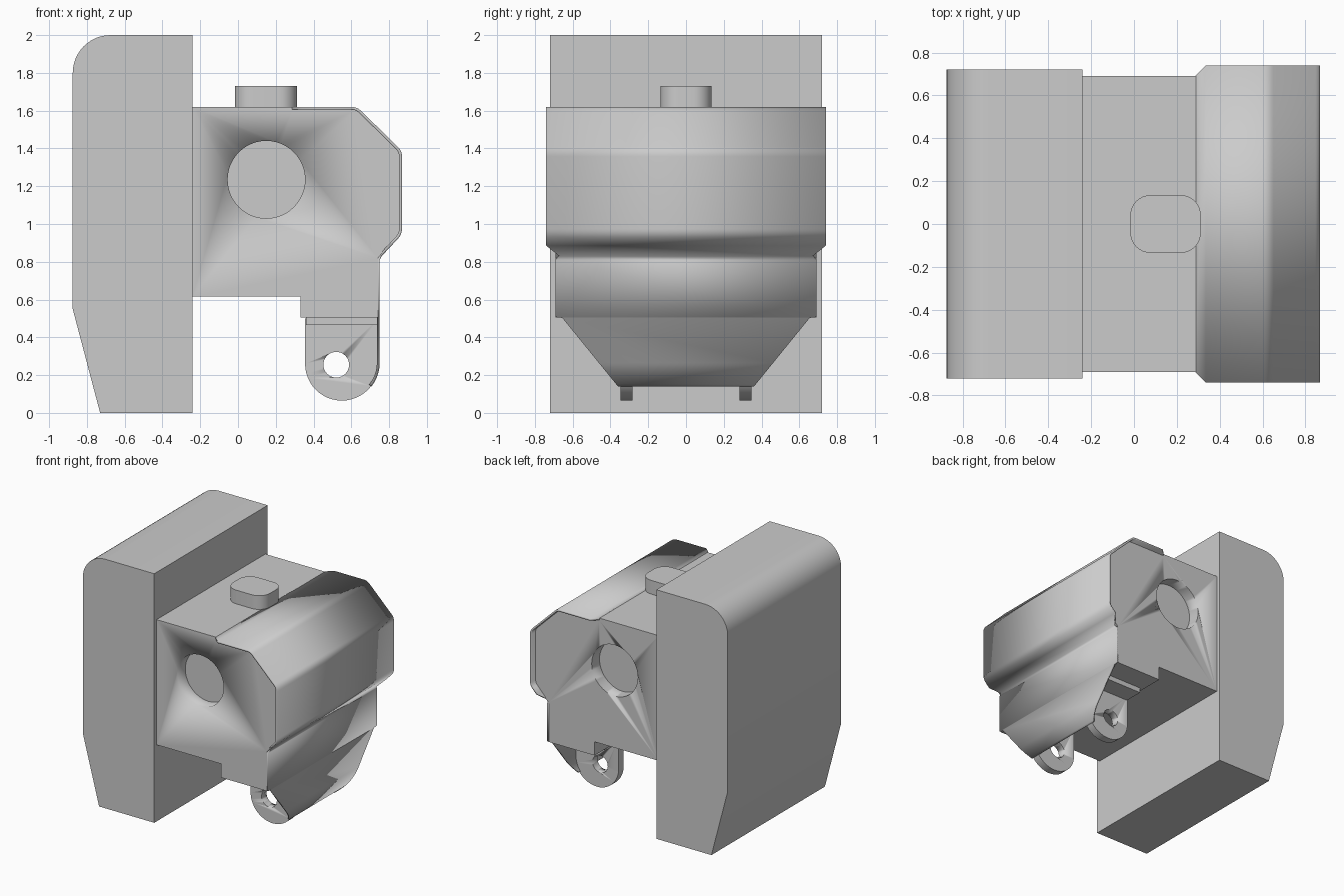
import bpy, bmesh, math
from mathutils import Vector

if "Cube" in bpy.data.objects:
    bpy.data.objects.remove(bpy.data.objects["Cube"])


def finish(name, bm, smooth=30):
    mesh = bpy.data.meshes.new(name)
    bm.normal_update()
    bm.to_mesh(mesh)
    bm.free()
    ob = bpy.data.objects.new(name, mesh)
    bpy.context.collection.objects.link(ob)
    bpy.ops.object.select_all(action='DESELECT')
    ob.select_set(True)
    bpy.context.view_layer.objects.active = ob
    bpy.ops.object.shade_smooth_by_angle(angle=math.radians(smooth))
    return ob


def prism(name, pts, axis, lo, hi):
    """Extrude a 2D outline along y (pts are x,z) or z (pts are x,y)."""
    bm = bmesh.new()
    place = (lambda a, b: (a, lo, b)) if axis == 'y' else (lambda a, b: (a, b, lo))
    face = bm.faces.new([bm.verts.new(place(a, b)) for a, b in pts])
    new = bmesh.ops.extrude_face_region(bm, geom=[face])['geom']
    step = Vector((0, hi - lo, 0)) if axis == 'y' else Vector((0, 0, hi - lo))
    bmesh.ops.translate(bm, vec=step, verts=[v for v in new if isinstance(v, bmesh.types.BMVert)])
    bmesh.ops.recalc_face_normals(bm, faces=bm.faces)
    return finish(name, bm)


def arc(cx, cy, r, start, end, n=12):
    return [(cx + r * math.cos(math.radians(start + (end - start) * i / n)),
             cy + r * math.sin(math.radians(start + (end - start) * i / n))) for i in range(n + 1)]


def cut(ob, cutter):
    cutter.hide_render = True
    mod = ob.modifiers.new("cut", 'BOOLEAN')
    mod.operation, mod.solver, mod.object = 'DIFFERENCE', 'EXACT', cutter
    bpy.context.view_layer.objects.active = ob
    bpy.ops.object.modifier_apply(modifier=mod.name)
    bpy.data.objects.remove(cutter)


# Back block with rounded top edge and sloped lower back
prism("back_block", [(-0.24, 0), (-0.24, 2)] + arc(-0.675, 1.8, 0.2, 90, 180)
      + [(-0.875, 0.55), (-0.73, 0)], 'y', -0.72, 0.72)

# Main housing with a round recess in each side
body = prism("housing", [(-0.24, 0.615), (0.33, 0.615), (0.33, 0.505), (0.74, 0.505), (0.74, 0.82),
                         (0.855, 0.945), (0.855, 1.38), (0.625, 1.605), (0.29, 1.605),
                         (0.29, 1.62), (-0.24, 1.62)], 'y', -0.69, 0.69)
for lo, hi in ((-0.8, -0.59), (0.59, 0.8)):
    cut(body, prism("recess_cutter", arc(0.15, 1.235, 0.205, 0, 352.5, 47), 'y', lo, hi))

# Bent front cover: stations of x, half width, z and bend length
stations = [(0.285, 0.69, 1.62, 0), (0.335, 0.74, 1.62, 0), (0.63, 0.74, 1.62, 0.03),
            (0.868, 0.74, 1.387, 0.03), (0.868, 0.74, 0.945, 0.03), (0.812, 0.74, 0.885, 0),
            (0.76, 0.67, 0.829, 0), (0.75, 0.69, 0.81, 0), (0.75, 0.69, 0.507, 0), (0.75, 0.655, 0.503, 0)]
stations += [(x, 0.36 + (z - 0.14) * 0.813, z, 0) for x, z in arc(0.55, 0.265, 0.2, 0, -38.7, 10)]
path = []
for i, (x, w, z, d) in enumerate(stations):
    p = Vector((x, w, z))
    if not d:
        path.append(p)
        continue
    a = p + (Vector(stations[i - 1][:3]) - p).normalized() * d
    b = p + (Vector(stations[i + 1][:3]) - p).normalized() * d
    for k in range(6):
        t = k / 5
        path.append(a * (1 - t) ** 2 + p * 2 * t * (1 - t) + b * t * t)
bm = bmesh.new()
rows = [(bm.verts.new((x, -w, z)), bm.verts.new((x, w, z))) for x, w, z in path]
for a, b in zip(rows, rows[1:]):
    bm.faces.new((a[0], b[0], b[1], a[1]))
cover = finish("front_cover", bm, 25)
solid = cover.modifiers.new("thickness", 'SOLIDIFY')
solid.thickness, solid.offset = 0.015, -1
bpy.ops.object.modifier_apply(modifier=solid.name)

# Mounting plate under the housing and two pierced lugs
prism("lug_plate", [(0.36, 0.465), (0.74, 0.465), (0.74, 0.51), (0.36, 0.51)], 'y', -0.5, 0.5)
for side in (-1, 1):
    lo, hi = side * 0.315 - 0.032, side * 0.315 + 0.032
    lug = prism("lug", [(0.745, 0.5), (0.355, 0.5)] + arc(0.55, 0.26, 0.195, 180, 360, 24), 'y', lo, hi)
    cut(lug, prism("lug_hole_cutter", arc(0.52, 0.255, 0.068, 0, 348.75, 31), 'y', lo - 0.05, hi + 0.05))

# Rounded button on top
outline = []
for cx, cy, start in ((0.217, 0.04, 0), (0.078, 0.04, 90), (0.078, -0.04, 180), (0.217, -0.04, 270)):
    outline += arc(cx, cy, 0.095, start, start + 90, 8)
prism("top_button", outline, 'z', 1.6, 1.73)
